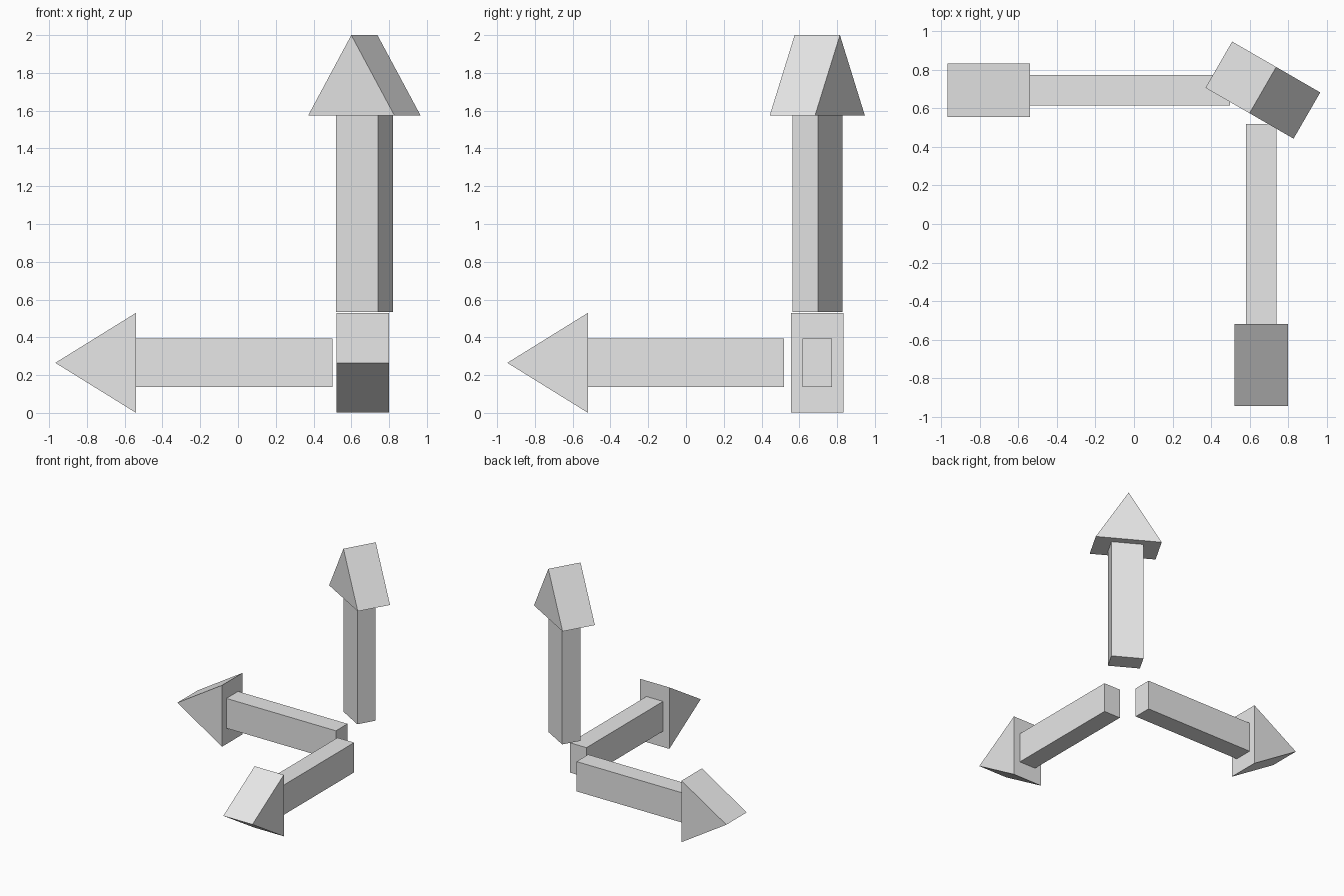
import bpy, bmesh, math
from mathutils import Matrix, Vector

cube = bpy.data.objects.get("Cube")
if cube:
    bpy.data.objects.remove(cube, do_unlink=True)

# One plain grey for everything
grey = bpy.data.materials.new("light grey")
grey.use_nodes = True
grey.diffuse_color = (0.8, 0.8, 0.8, 1)
grey.node_tree.nodes["Principled BSDF"].inputs["Base Color"].default_value = (0.8, 0.8, 0.8, 1)

SHAFT_LEN, SHAFT_W, SHAFT_T = 1.04, 0.256, 0.158
HEAD_LEN, HEAD_W, HEAD_T = 0.426, 0.528, 0.277


def prism(name, profile, thickness, matrix):
    """Extrude an (x, z) profile along local y, centred on y = 0."""
    bm = bmesh.new()
    face = bm.faces.new([bm.verts.new((x, -thickness / 2, z)) for x, z in profile])
    ext = bmesh.ops.extrude_face_region(bm, geom=[face])
    moved = [v for v in ext["geom"] if isinstance(v, bmesh.types.BMVert)]
    bmesh.ops.translate(bm, verts=moved, vec=(0, thickness, 0))
    bmesh.ops.recalc_face_normals(bm, faces=bm.faces)
    mesh = bpy.data.meshes.new(name)
    bm.to_mesh(mesh)
    bm.free()
    mesh.materials.append(grey)
    obj = bpy.data.objects.new(name, mesh)
    bpy.context.collection.objects.link(obj)
    obj.matrix_world = matrix
    return obj


def arrow(name, tail, direction, wide):
    """Arrow from its tail centre along direction, broad side along wide."""
    z, x = Vector(direction), Vector(wide)
    rot = Matrix((x, z.cross(x), z)).transposed().to_4x4()
    m = Matrix.Translation(tail) @ rot
    s, h = SHAFT_W / 2, HEAD_W / 2
    # Box shaft
    prism(name + "_shaft", [(-s, 0), (s, 0), (s, SHAFT_LEN), (-s, SHAFT_LEN)], SHAFT_T, m)
    # Wedge head
    prism(name + "_head", [(-h, SHAFT_LEN), (h, SHAFT_LEN), (0, SHAFT_LEN + HEAD_LEN)], HEAD_T, m)


a = math.radians(-30)
arrow("side_arrow", (0.499, 0.695, 0.265), (-1, 0, 0), (0, 0, 1))
arrow("front_arrow", (0.661, 0.52, 0.265), (0, -1, 0), (0, 0, 1))
arrow("up_arrow", (0.669, 0.695, 0.534), (0, 0, 1), (math.cos(a), math.sin(a), 0))
